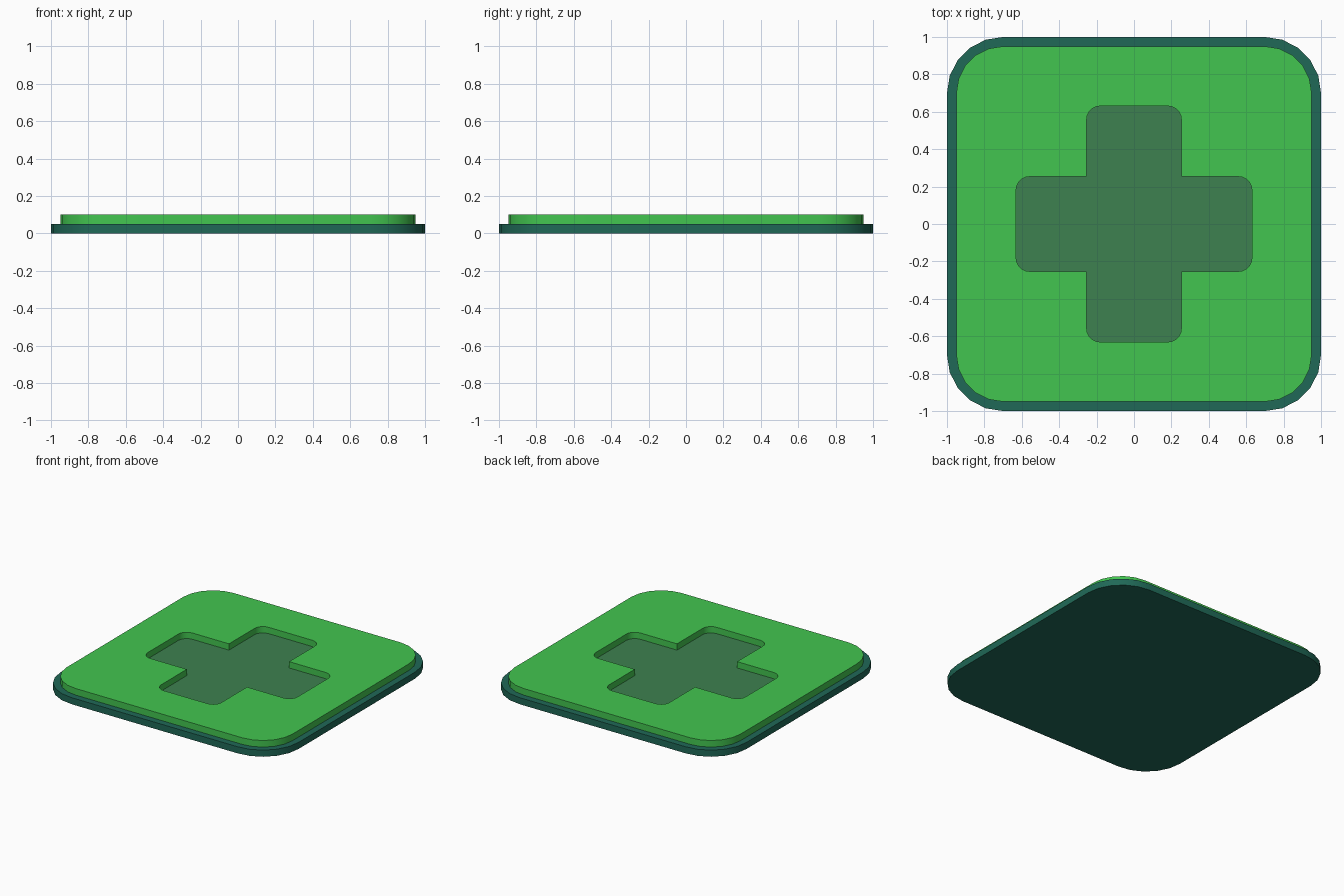
import bpy, bmesh, math
from mathutils import Vector

if "Cube" in bpy.data.objects:
    bpy.data.objects.remove(bpy.data.objects["Cube"])


def rounded_outline(corners, radius, segments):
    """Counter-clockwise outline with rounded convex corners, sharp concave ones."""
    points = []
    for i, c in enumerate(corners):
        c = Vector(c)
        a = (Vector(corners[i - 1]) - c).normalized()
        b = (Vector(corners[(i + 1) % len(corners)]) - c).normalized()
        if a.x * b.y - a.y * b.x > 0:          # concave corner
            points.append(c)
            continue
        centre = c + (a + b) * radius
        for k in range(segments + 1):
            t = math.pi / 2 * k / segments
            points.append(centre - b * radius * math.cos(t) - a * radius * math.sin(t))
    return points


def slab(name, outlines, z0, z1, color):
    """Flat slab; a second outline becomes a hole."""
    bm = bmesh.new()
    edges = []
    for outline in outlines:
        vs = [bm.verts.new((p.x, p.y, z0)) for p in outline]
        edges += [bm.edges.new((vs[i - 1], v)) for i, v in enumerate(vs)]
    bmesh.ops.triangle_fill(bm, use_beauty=True, edges=edges, normal=(0, 0, 1))
    ext = bmesh.ops.extrude_face_region(bm, geom=bm.faces[:])
    verts = [g for g in ext["geom"] if isinstance(g, bmesh.types.BMVert)]
    bmesh.ops.translate(bm, verts=verts, vec=(0, 0, z1 - z0))
    bmesh.ops.recalc_face_normals(bm, faces=bm.faces[:])
    mesh = bpy.data.meshes.new(name)
    bm.to_mesh(mesh)
    bm.free()
    ob = bpy.data.objects.new(name, mesh)
    bpy.context.collection.objects.link(ob)
    mat = bpy.data.materials.new(name + "_color")
    mat.diffuse_color = color
    mat.use_nodes = True
    mat.node_tree.nodes["Principled BSDF"].inputs["Base Color"].default_value = mat.diffuse_color
    mesh.materials.append(mat)
    bpy.ops.object.select_all(action='DESELECT')
    ob.select_set(True)
    bpy.context.view_layer.objects.active = ob
    bpy.ops.object.shade_smooth_by_angle(angle=math.radians(30))
    return ob


def square(h):
    return [(-h, -h), (h, -h), (h, h), (-h, h)]


# Plus shape: arm half width and half length
w, l = 0.253, 0.63
plus_corners = [(-w, -l), (w, -l), (w, -w), (l, -w), (l, w), (w, w),
                (w, l), (-w, l), (-w, w), (-l, w), (-l, -w), (-w, -w)]
plus = rounded_outline(plus_corners, 0.07, 5)

# Dark lower tile
slab("base_tile", [rounded_outline(square(1.0), 0.3, 5)], 0.0, 0.05,
     (0.014, 0.14, 0.095, 1))
# Bright upper plate with plus-shaped opening
slab("top_plate", [rounded_outline(square(0.95), 0.25, 5), plus], 0.05, 0.10,
     (0.055, 0.56, 0.08, 1))
# Muted floor of the opening
slab("plus_floor", [plus], 0.045, 0.052, (0.048, 0.22, 0.08, 1))
